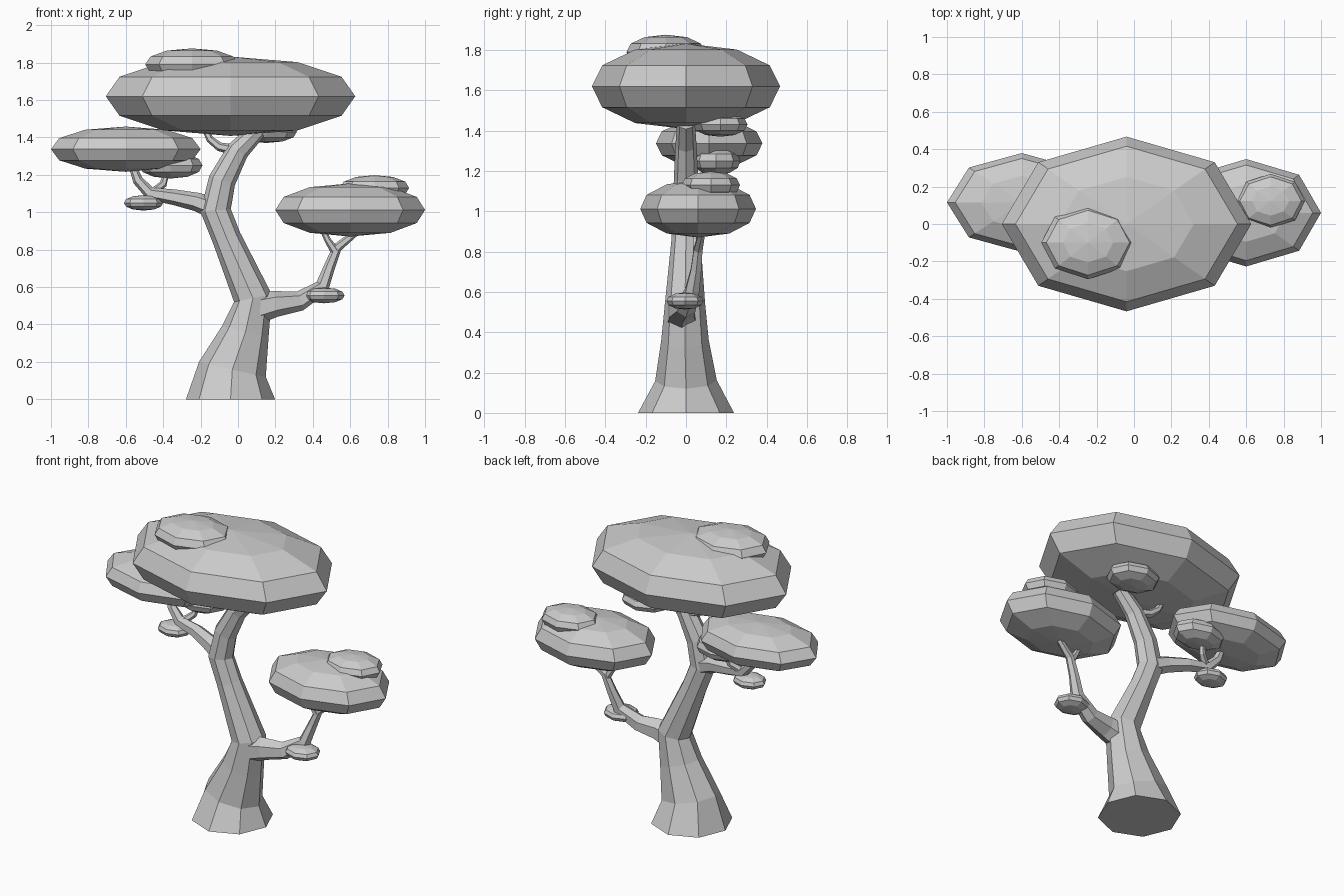
import bpy, bmesh, math
from mathutils import Vector


def finish(name, bm):
    bmesh.ops.recalc_face_normals(bm, faces=bm.faces[:])
    mesh = bpy.data.meshes.new(name)
    bm.to_mesh(mesh)
    bm.free()
    obj = bpy.data.objects.new(name, mesh)
    bpy.context.collection.objects.link(obj)
    return obj


def bridge(bm, a, b):
    n = len(a)
    for i in range(n):
        j = (i + 1) % n
        bm.faces.new((a[i], a[j], b[j], b[i]))


# Flattened eight-sided foliage pad: rings of (radius, height) between two poles
PROFILE = [(0.54, -0.86), (0.89, -0.49), (1, 0), (0.89, 0.49), (0.54, 0.86)]


def pad(name, centre, radii):
    bm = bmesh.new()
    c, (rx, ry, rz) = Vector(centre), radii
    rings = []
    for r, h in PROFILE:
        rings.append([bm.verts.new(c + Vector((rx * r * math.cos(i * math.pi / 4),
                                               ry * r * math.sin(i * math.pi / 4), rz * h)))
                      for i in range(8)])
    for a, b in zip(rings, rings[1:]):
        bridge(bm, a, b)
    for ring, h in ((rings[0], -rz), (rings[-1], rz)):
        tip = bm.verts.new(c + Vector((0, 0, h)))
        for i in range(8):
            bm.faces.new((ring[i], ring[(i + 1) % 8], tip))
    return finish(name, bm)


# Tapered faceted limb through points (x, y, z, half width, half depth)
def limb(name, points, sides, upright=False):
    bm = bmesh.new()
    pos = [Vector(p[:3]) for p in points]
    rings = []
    for k, p in enumerate(points):
        t = (pos[min(k + 1, len(pos) - 1)] - pos[max(k - 1, 0)]).normalized()
        if upright and k == 0:
            t = Vector((0, 0, 1))
        u = Vector((0, 1, 0)).cross(t).normalized()
        v = t.cross(u)
        ru, rv = p[3], p[-1]
        rings.append([bm.verts.new(pos[k] + u * ru * math.cos(a) + v * rv * math.sin(a))
                      for a in (2 * math.pi * i / sides for i in range(sides))])
    for a, b in zip(rings, rings[1:]):
        bridge(bm, a, b)
    bm.faces.new(rings[0])
    bm.faces.new(rings[-1])
    return finish(name, bm)


# Trunk
limb("trunk", [(-0.04, 0, 0, 0.238), (-0.03, 0, 0.16, 0.183, 0.153),
               (0.04, -0.005, 0.36, 0.128, 0.118), (0.08, -0.005, 0.54, 0.103, 0.1),
               (-0.06, 0, 0.86, 0.078, 0.072), (-0.12, 0, 1.01, 0.082, 0.065),
               (-0.085, 0, 1.17, 0.073, 0.06), (0.0, 0, 1.33, 0.06, 0.052),
               (0.11, 0, 1.44, 0.045)], 8, True)

# Branches and twigs
limb("right_branch", [(0.08, -0.02, 0.48, 0.085), (0.2, -0.02, 0.51, 0.07),
                      (0.33, 0, 0.525, 0.053), (0.45, 0.03, 0.6, 0.04),
                      (0.49, 0.05, 0.71, 0.03), (0.53, 0.06, 0.81, 0.025),
                      (0.64, 0.08, 0.9, 0.018)], 6)
limb("right_twig", [(0.52, 0.055, 0.79, 0.024), (0.48, 0.05, 0.85, 0.018),
                    (0.45, 0.05, 0.91, 0.014)], 6)
limb("left_branch", [(-0.1, 0, 1.01, 0.06), (-0.22, 0.03, 1.055, 0.05),
                     (-0.34, 0.07, 1.08, 0.042), (-0.47, 0.09, 1.1, 0.035),
                     (-0.535, 0.1, 1.17, 0.028), (-0.57, 0.11, 1.26, 0.018)], 6)
limb("left_twig", [(-0.46, 0.09, 1.1, 0.025), (-0.4, 0.13, 1.15, 0.02),
                   (-0.38, 0.15, 1.22, 0.015)], 6)
limb("top_twig", [(0.0, 0, 1.33, 0.03), (-0.1, 0.02, 1.35, 0.024),
                  (-0.15, 0.03, 1.39, 0.02), (-0.18, 0.04, 1.45, 0.015)], 6)

# Foliage pads
for name, centre, radii in (
        ("main_canopy", (-0.04, 0, 1.62), (0.667, 0.467, 0.212)),
        ("main_canopy_top_tuft", (-0.246, -0.1, 1.79), (0.25, 0.195, 0.086)),
        ("main_canopy_under_tuft", (0.15, 0.17, 1.43), (0.165, 0.135, 0.06)),
        ("left_canopy", (-0.6, 0.115, 1.337), (0.4, 0.264, 0.121)),
        ("left_canopy_under_tuft", (-0.36, 0.15, 1.25), (0.17, 0.12, 0.07)),
        ("left_small_tuft", (-0.505, 0.08, 1.05), (0.105, 0.085, 0.041)),
        ("right_canopy", (0.6, 0.06, 1.012), (0.4, 0.287, 0.142)),
        ("right_canopy_top_tuft", (0.73, 0.123, 1.13), (0.185, 0.145, 0.068)),
        ("right_small_tuft", (0.46, -0.005, 0.555), (0.11, 0.092, 0.042))):
    pad(name, centre, radii)
